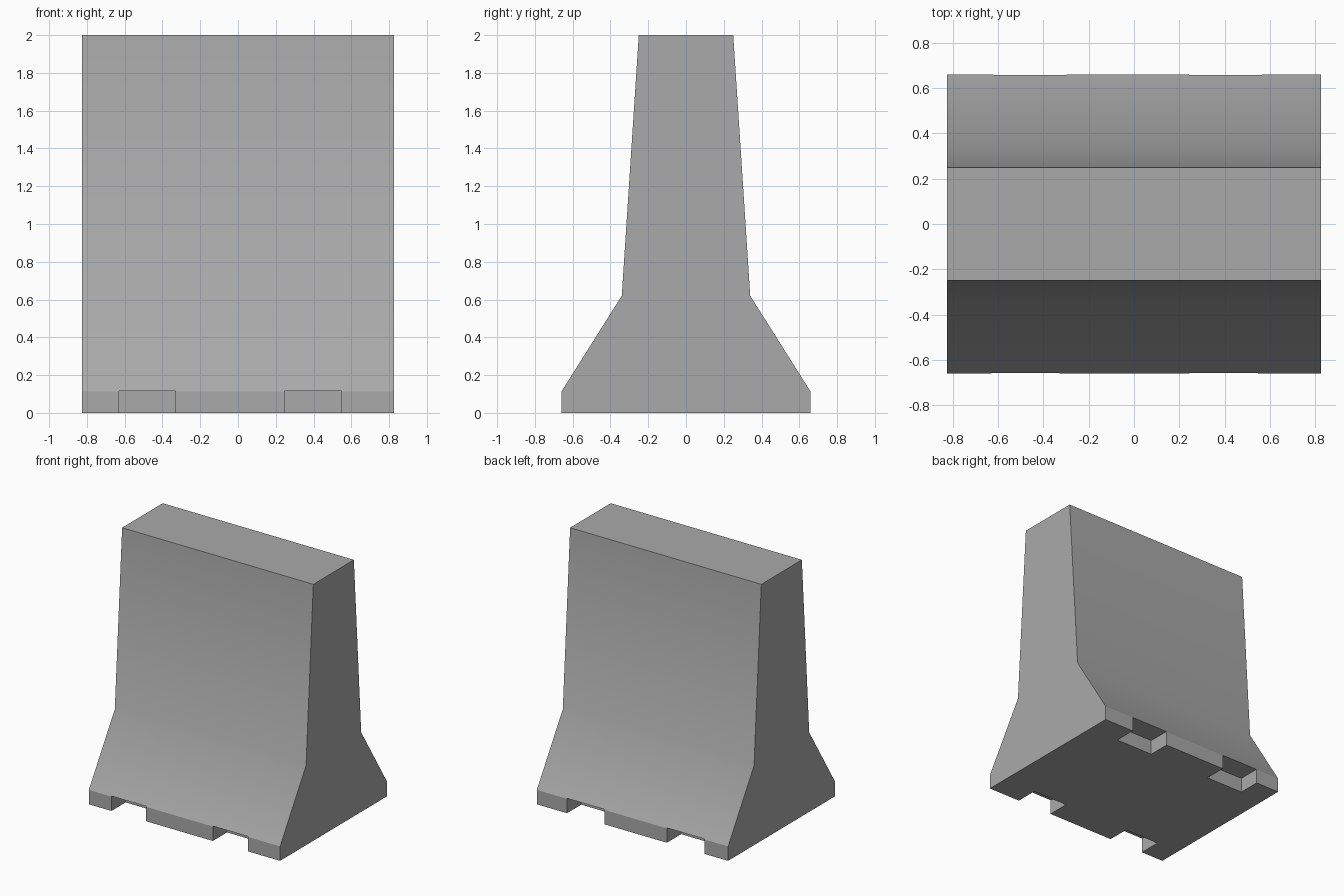
import bpy, bmesh, math

if "Cube" in bpy.data.objects:
    bpy.data.objects.remove(bpy.data.objects["Cube"])

concrete = bpy.data.materials.new("concrete grey")
concrete.diffuse_color = (0.4, 0.4, 0.4, 1)
concrete.use_nodes = True
concrete.node_tree.nodes["Principled BSDF"].inputs["Base Color"].default_value = concrete.diffuse_color

HALF_LEN = 0.825


def make_object(name, bm):
    bmesh.ops.recalc_face_normals(bm, faces=bm.faces)
    mesh = bpy.data.meshes.new(name)
    bm.to_mesh(mesh)
    bm.free()
    obj = bpy.data.objects.new(name, mesh)
    mesh.materials.append(concrete)
    bpy.context.collection.objects.link(obj)
    return obj


# Barrier body: mirrored side profile extruded along x
half = [(0.66, 0), (0.66, 0.112), (0.34, 0.62), (0.25, 2)]
profile = half + [(-y, z) for y, z in reversed(half)]
bm = bmesh.new()
end = bm.faces.new([bm.verts.new((-HALF_LEN, y, z)) for y, z in profile])
ext = bmesh.ops.extrude_face_region(bm, geom=[end])
bmesh.ops.translate(bm, vec=(2 * HALF_LEN, 0, 0),
                    verts=[v for v in ext["geom"] if isinstance(v, bmesh.types.BMVert)])
body = make_object("barrier_body", bm)

# Lifting notches: two on each long side, cut from the bottom edge
notches = [(-1, -0.63, -0.33), (-1, 0.245, 0.548),
           (1, -0.62, -0.297), (1, 0.242, 0.565)]
bm = bmesh.new()
for side, x0, x1 in notches:
    verts = bmesh.ops.create_cube(bm, size=1)["verts"]
    bmesh.ops.scale(bm, vec=(x1 - x0, 0.4, 0.315), verts=verts)
    bmesh.ops.translate(bm, vec=((x0 + x1) / 2, side * (0.485 + 0.2), 0.115 - 0.1575),
                        verts=verts)
cutter = make_object("notch_cutter", bm)

# Apply the cut, then smooth the flare bend while keeping the corners sharp
mod = body.modifiers.new("notches", 'BOOLEAN')
mod.operation = 'DIFFERENCE'
mod.solver = 'EXACT'
mod.object = cutter
bpy.context.view_layer.objects.active = body
body.select_set(True)
bpy.ops.object.modifier_apply(modifier=mod.name)
bpy.data.objects.remove(cutter)
bpy.ops.object.shade_smooth_by_angle(angle=math.radians(30))
